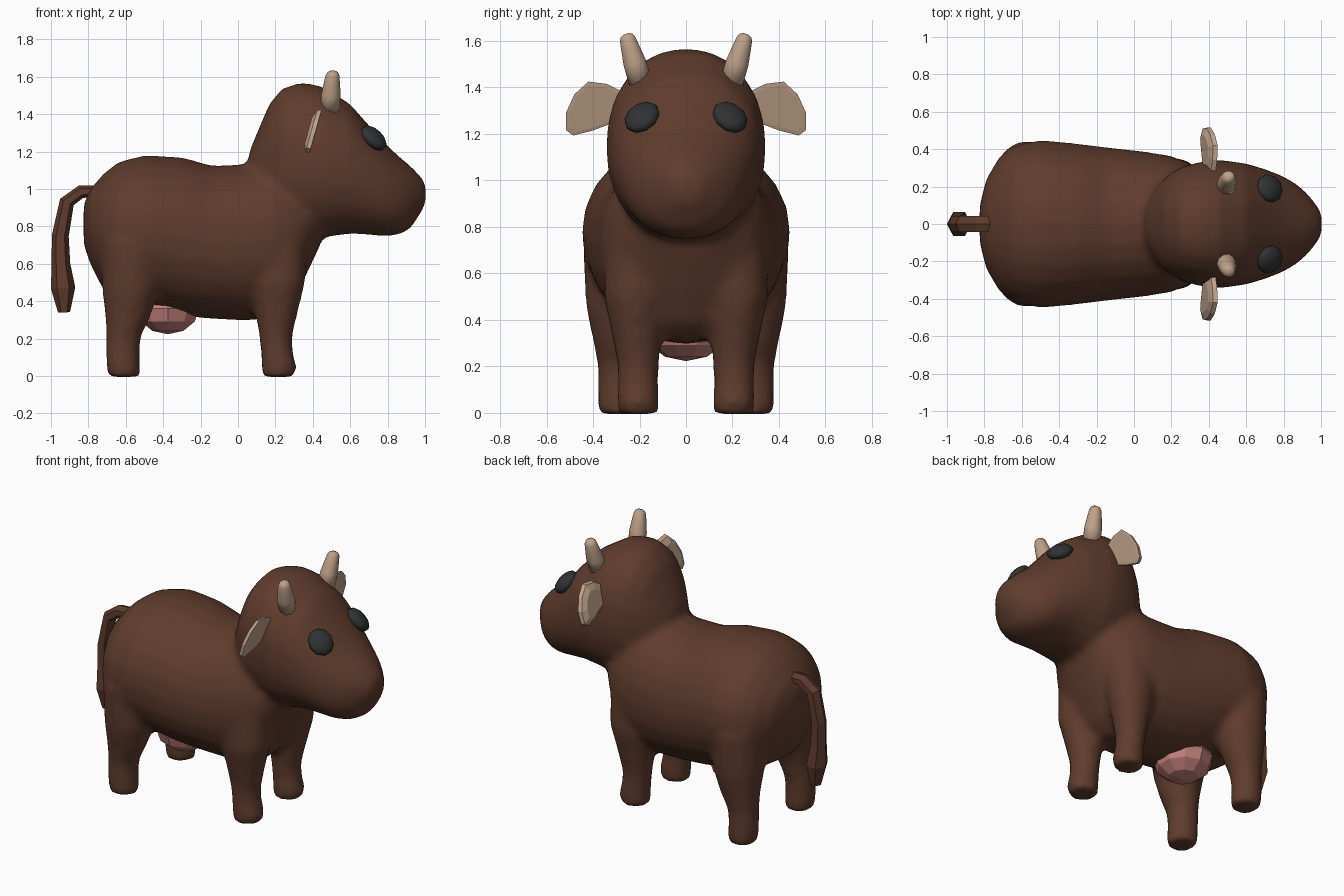
import bpy, bmesh
from math import cos, sin, pi, copysign
from mathutils import Vector, Matrix


def material(name, rgb):
    m = bpy.data.materials.new(name)
    m.diffuse_color = (*rgb, 1)
    return m


BROWN = material("brown hide", (0.115, 0.045, 0.026))
CREAM = material("horn cream", (0.52, 0.36, 0.25))
DARK = material("eye dark", (0.03, 0.032, 0.033))
PINK = material("udder pink", (0.55, 0.22, 0.2))


def make(name, bm, mat, smooth=True):
    bmesh.ops.recalc_face_normals(bm, faces=bm.faces)
    for f in bm.faces:
        f.smooth = smooth
    me = bpy.data.meshes.new(name)
    bm.to_mesh(me)
    bm.free()
    me.materials.append(mat)
    ob = bpy.data.objects.new(name, me)
    bpy.context.collection.objects.link(ob)
    return ob


def loft(bm, rings):
    loops = [[bm.verts.new(p) for p in r] for r in rings]
    n = len(loops[0])
    for a, b in zip(loops, loops[1:]):
        for i in range(n):
            j = (i + 1) % n
            bm.faces.new((a[i], a[j], b[j], b[i]))
    bm.faces.new(loops[0])
    bm.faces.new(loops[-1])


def ring(c, u, v, n=24, e=2.0):
    pts = []
    for i in range(n):
        a = 2 * pi * i / n
        cu = copysign(abs(cos(a)) ** (2 / e), cos(a))
        sv = copysign(abs(sin(a)) ** (2 / e), sin(a))
        pts.append(Vector(c) + Vector(u) * cu + Vector(v) * sv)
    return pts


def x_rings(table, e):
    # rows: x, bottom z, top z, half width
    return [ring((x, 0, (b + t) / 2), (0, w, 0), (0, 0, (t - b) / 2), e=e)
            for x, b, t, w in table]


def leg_rings(table, side):
    # rows: z, centre x, radius x, centre y, radius y
    return [ring((cx, cy * side, z), (rx, 0, 0), (0, ry, 0))
            for z, cx, rx, cy, ry in table]


# hide: torso, head and legs fused into one smooth skin
TORSO = [(-0.825, 0.70, 0.92, 0.10), (-0.79, 0.60, 1.00, 0.24), (-0.72, 0.46, 1.08, 0.36),
         (-0.64, 0.41, 1.145, 0.42), (-0.50, 0.37, 1.18, 0.45), (-0.30, 0.32, 1.17, 0.43),
         (-0.14, 0.305, 1.125, 0.41), (0.04, 0.295, 1.13, 0.39), (0.20, 0.31, 1.15, 0.365),
         (0.28, 0.38, 1.12, 0.33), (0.36, 0.53, 1.05, 0.28), (0.44, 0.70, 0.95, 0.18)]
HEAD = [(0.06, 0.95, 1.20, 0.10), (0.11, 0.86, 1.32, 0.19), (0.17, 0.80, 1.46, 0.25),
        (0.24, 0.77, 1.54, 0.30), (0.34, 0.75, 1.57, 0.33), (0.45, 0.74, 1.55, 0.345),
        (0.60, 0.76, 1.455, 0.325), (0.70, 0.755, 1.34, 0.295), (0.79, 0.745, 1.24, 0.26),
        (0.86, 0.755, 1.175, 0.22), (0.92, 0.785, 1.125, 0.17), (0.97, 0.86, 1.075, 0.11),
        (1.004, 0.92, 1.03, 0.06)]
FRONT_LEG = [(-0.005, 0.213, 0.088, 0.205, 0.085), (0.05, 0.22, 0.095, 0.206, 0.09),
             (0.13, 0.207, 0.086, 0.206, 0.087), (0.21, 0.202, 0.088, 0.206, 0.09),
             (0.34, 0.205, 0.115, 0.212, 0.108), (0.50, 0.21, 0.15, 0.22, 0.135),
             (0.80, 0.22, 0.15, 0.20, 0.14)]
REAR_LEG = [(-0.005, -0.61, 0.085, 0.29, 0.09), (0.05, -0.613, 0.09, 0.29, 0.092),
            (0.13, -0.617, 0.09, 0.29, 0.09), (0.21, -0.612, 0.093, 0.288, 0.093),
            (0.31, -0.59, 0.12, 0.288, 0.112), (0.45, -0.575, 0.15, 0.28, 0.15),
            (0.72, -0.57, 0.17, 0.26, 0.185)]
bm = bmesh.new()
loft(bm, x_rings(TORSO, 2.05))
loft(bm, x_rings(HEAD, 2.2))
for s in (1, -1):
    loft(bm, leg_rings(FRONT_LEG, s))
    loft(bm, leg_rings(REAR_LEG, s))
body = make("body", bm, BROWN)
rm = body.modifiers.new("fuse", 'REMESH')
rm.mode = 'VOXEL'
rm.voxel_size = 0.024
rm.use_smooth_shade = True
sm = body.modifiers.new("soften", 'SMOOTH')
sm.factor = 0.5
sm.iterations = 7

# tail: six-sided strip with a wider tuft (x, z, thickness, half width)
TAIL = [(-0.74, 0.99, 0.03, 0.045), (-0.84, 0.985, 0.035, 0.045), (-0.915, 0.93, 0.04, 0.045),
        (-0.95, 0.75, 0.045, 0.045), (-0.947, 0.60, 0.05, 0.05), (-0.935, 0.47, 0.065, 0.066),
        (-0.93, 0.34, 0.032, 0.035)]
rings = []
for i, (x, z, t, w) in enumerate(TAIL):
    a, b = TAIL[max(i - 1, 0)], TAIL[min(i + 1, len(TAIL) - 1)]
    d = Vector((b[0] - a[0], 0, b[1] - a[1])).normalized()
    rings.append(ring((x, 0, z), Vector((d.z, 0, -d.x)) * t, (0, w * 1.1, 0), n=6))
bm = bmesh.new()
loft(bm, rings)
make("tail", bm, BROWN, False)

# udder
bm = bmesh.new()
bmesh.ops.create_uvsphere(bm, u_segments=10, v_segments=6, radius=1,
                          matrix=Matrix.Translation((-0.375, 0, 0.36)) @ Matrix.Diagonal((0.175, 0.18, 0.137, 1)))
make("udder", bm, PINK, False)

EAR = [(0.28, 1.26), (0.28, 1.385), (0.34, 1.415), (0.42, 1.425), (0.48, 1.37),
       (0.517, 1.29), (0.515, 1.215), (0.485, 1.193), (0.40, 1.215)]


def ear_ring(side, scale, dx):
    cy, cz = 0.40, 1.31
    out = []
    for y, z in EAR:
        y, z = cy + (y - cy) * scale, cz + (z - cz) * scale
        out.append((0.375 + (z - 1.195) * 0.28 + dx, y * side, z))
    return out


for s, label in ((1, "left"), (-1, "right")):
    # ear: tilted leaf, cupped at the front
    bm = bmesh.new()
    loft(bm, [ear_ring(s, 0.65, -0.032), ear_ring(s, 0.95, -0.015),
              ear_ring(s, 1.0, 0.008), ear_ring(s, 0.85, 0.01)])
    make(label + "_ear", bm, CREAM, False)

    # horn: short rounded taper
    base, tip = Vector((0.49, 0.195 * s, 1.42)), Vector((0.507, 0.258 * s, 1.63))
    bm = bmesh.new()
    loft(bm, [ring(base.lerp(tip, t), (r, 0, 0), (0, r * 0.95, -0.3 * r * s), n=10)
              for t, r in ((0, 0.053), (0.4, 0.052), (0.7, 0.043), (0.9, 0.036), (0.97, 0.027), (1, 0.013))])
    make(label + "_horn", bm, CREAM)

    # eye: flattened ball lying on the face
    turn = Vector((0.62, 0.36 * s, 0.70)).to_track_quat('Z', 'Y').to_matrix().to_4x4()
    bm = bmesh.new()
    bmesh.ops.create_uvsphere(bm, u_segments=10, v_segments=8, radius=1,
                              matrix=Matrix.Translation((0.725, 0.19 * s, 1.272)) @ turn
                              @ Matrix.Diagonal((0.078, 0.085, 0.042, 1)))
    make(label + "_eye", bm, DARK)
